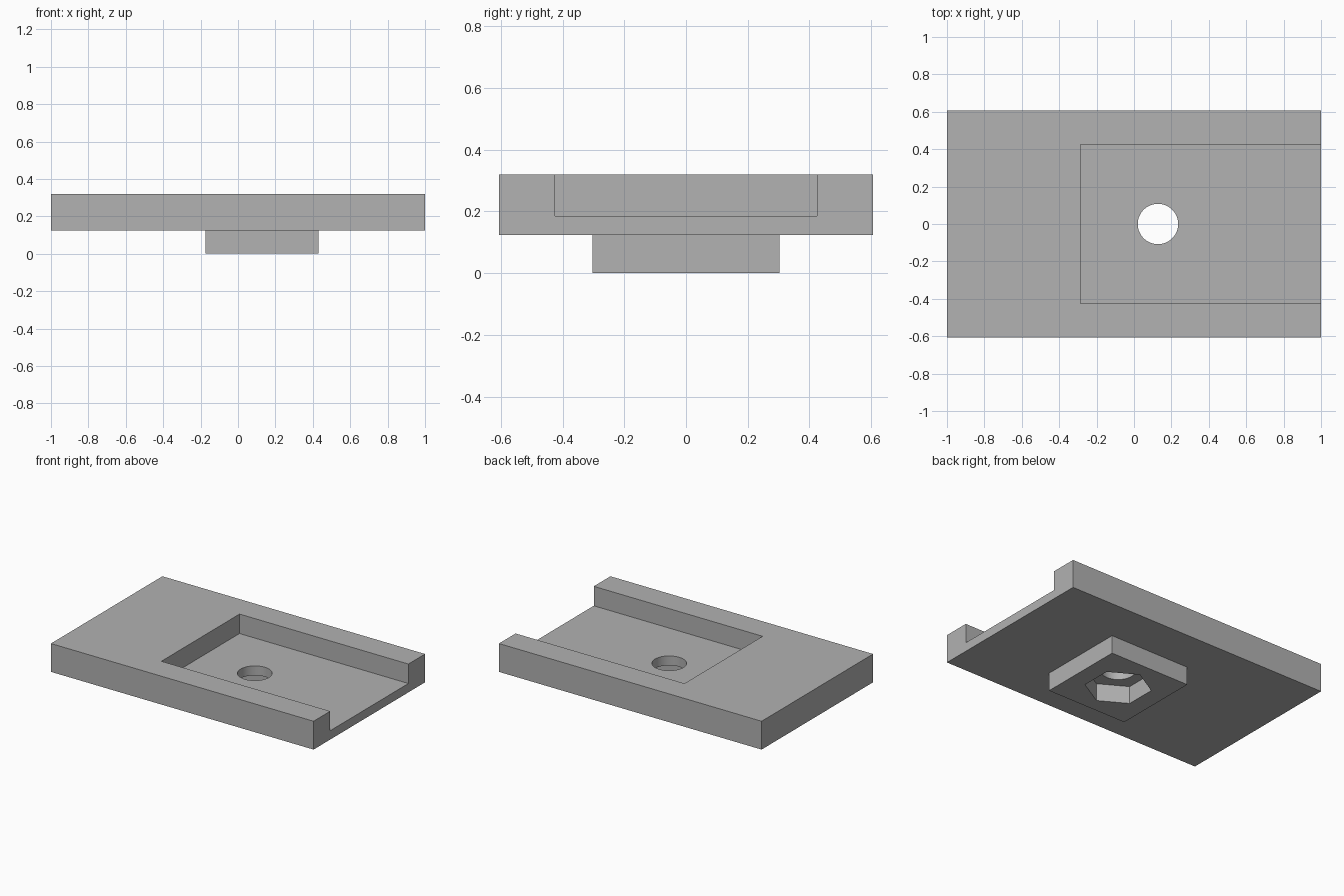
import bpy
import math

old = bpy.data.objects.get("Cube")
if old:
    bpy.data.objects.remove(old, do_unlink=True)

# One plain grey for the whole part
grey = bpy.data.materials.new("mid grey")
grey.use_nodes = True
colour = (0.445, 0.445, 0.445, 1)
grey.diffuse_color = colour
grey.node_tree.nodes["Principled BSDF"].inputs["Base Color"].default_value = colour


def box(name, x0, x1, half_width, z0, z1):
    bpy.ops.mesh.primitive_cube_add(size=1, location=((x0 + x1) / 2, 0, (z0 + z1) / 2))
    ob = bpy.context.object
    ob.name = name
    ob.scale = (x1 - x0, 2 * half_width, z1 - z0)
    bpy.ops.object.transform_apply(location=True, rotation=False, scale=True)
    ob.data.materials.append(grey)
    return ob


def prism(name, sides, radius, z0, z1, turn=0):
    bpy.ops.mesh.primitive_cylinder_add(vertices=sides, radius=radius, depth=z1 - z0,
                                        location=(hole_x, 0, (z0 + z1) / 2),
                                        rotation=(0, 0, turn))
    ob = bpy.context.object
    ob.name = name
    bpy.ops.object.transform_apply(location=True, rotation=True, scale=True)
    ob.data.materials.append(grey)
    return ob


def combine(target, tool, operation):
    tool.hide_render = True
    mod = target.modifiers.new(tool.name, 'BOOLEAN')
    mod.operation = operation
    mod.solver = 'EXACT'
    mod.object = tool
    bpy.context.view_layer.objects.active = target
    bpy.ops.object.modifier_apply(modifier=mod.name)
    bpy.data.objects.remove(tool, do_unlink=True)


hole_x = 0.128
plate_bottom, floor, top = 0.124, 0.185, 0.319

# Plate with the square boss beneath it
plate = box("slide_plate", -1, 1, 0.606, plate_bottom, top)
combine(plate, box("square_boss", hole_x - 0.303, hole_x + 0.303, 0.303, 0, 0.15), 'UNION')

# Channel open at the +x end
combine(plate, box("channel_cutter", -0.286, 1.2, 0.425, floor, 0.5), 'DIFFERENCE')

# Hexagonal nut pocket with points along y, and the round screw hole
combine(plate, prism("nut_cutter", 6, 0.208, -0.1, 0.12, math.radians(60)), 'DIFFERENCE')
combine(plate, prism("screw_cutter", 64, 0.108, -0.1, 0.4), 'DIFFERENCE')

# Smooth the round bore, keep all other edges sharp
bpy.ops.object.select_all(action='DESELECT')
plate.select_set(True)
bpy.context.view_layer.objects.active = plate
bpy.ops.object.shade_smooth_by_angle(angle=math.radians(30))
